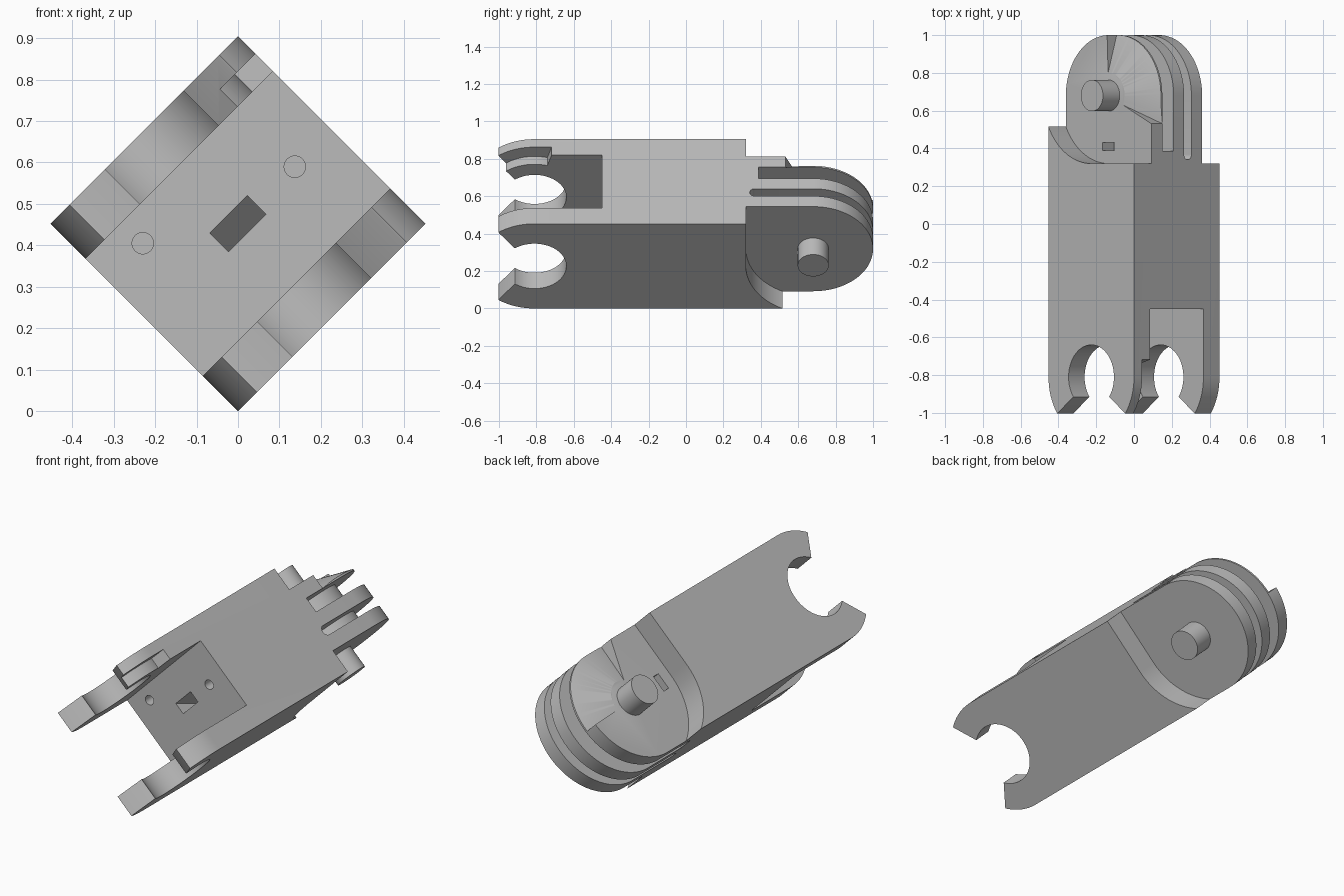
import bpy, bmesh, math
from mathutils import Matrix, Vector

if "Cube" in bpy.data.objects:
    bpy.data.objects.remove(bpy.data.objects["Cube"], do_unlink=True)

grey = bpy.data.materials.new("plain_grey")
grey.use_nodes = True
GREY = (0.5, 0.5, 0.5, 1)
grey.diffuse_color = GREY
grey.node_tree.nodes["Principled BSDF"].inputs["Base Color"].default_value = GREY

H = 0.32                       # half width of the square section
LIFT = H * math.sqrt(2)
TILT = Matrix.Translation((0, 0, LIFT)) @ Matrix.Rotation(math.radians(-45), 4, "Y")
CLIP_Y, PIN_Y = -0.81, 0.68    # centres of the clip hole and the pin


def arc(cy, r, start, end, n=32):
    angles = [math.radians(start + (end - start) * i / n) for i in range(n + 1)]
    return [(r * math.cos(a), cy + r * math.sin(a)) for a in angles]


def circle(u, w, r, n=48):
    return [(u + r * math.cos(math.tau * i / n), w + r * math.sin(math.tau * i / n))
            for i in range(n)]


def rect(a0, a1, b0, b1):
    return [(a0, b0), (a1, b0), (a1, b1), (a0, b1)]


def loft(name, rings):
    """Closed solid through a row of equal rings, tilted onto its edge."""
    bm = bmesh.new()
    rows = [[bm.verts.new(TILT @ Vector(p)) for p in ring] for ring in rings]
    n = len(rows[0])
    for low, high in zip(rows, rows[1:]):
        for i in range(n):
            j = (i + 1) % n
            bm.faces.new((low[i], low[j], high[j], high[i]))
    bm.faces.new(rows[0])
    bm.faces.new(rows[-1])
    bmesh.ops.recalc_face_normals(bm, faces=bm.faces)
    mesh = bpy.data.meshes.new(name)
    bm.to_mesh(mesh)
    bm.free()
    mesh.materials.append(grey)
    ob = bpy.data.objects.new(name, mesh)
    bpy.context.collection.objects.link(ob)
    return ob


def prism(name, points, low, high, axis="thickness"):
    place = {"thickness": lambda a, b, c: (a, b, c),
             "length": lambda a, b, c: (a, c, b),
             "width": lambda a, b, c: (c, a, b)}[axis]
    return loft(name, [[place(a, b, c) for a, b in points] for c in (low, high)])


def cut(ob, cutter):
    cutter.hide_render = True
    mod = ob.modifiers.new("cut", "BOOLEAN")
    mod.operation, mod.solver, mod.object = "DIFFERENCE", "EXACT", cutter
    bpy.context.view_layer.objects.active = ob
    bpy.ops.object.modifier_apply(modifier=mod.name)
    bpy.data.objects.remove(cutter, do_unlink=True)


def smooth(ob):
    bpy.ops.object.select_all(action="DESELECT")
    ob.select_set(True)
    bpy.context.view_layer.objects.active = ob
    bpy.ops.object.shade_smooth_by_angle(angle=math.radians(25))


# Body: clip jaws in front, swing clearance behind
left_jaw = arc(CLIP_Y, H, 180, 217, 12) + [(-0.25, -1)]
right_jaw = [(-u, y) for u, y in reversed(left_jaw)]
outline = ([(H, 0.32)] + arc(PIN_Y, 0.36, 270, 207.3) + left_jaw
           + arc(CLIP_Y, 0.17, 218, -38, 48) + right_jaw)
body = prism("body", outline, -H, H)
cut(body, prism("front_pocket", rect(-0.5, 0.5, -1.2, -0.45), -0.2, 0.2))
cut(body, prism("rear_opening", rect(-0.5, 0.5, 0.32, 0.8), -0.19, 0.19))

# Stop notch inside the upper clip arm
notch = arc(CLIP_Y, 0.25, -75, 16) + arc(CLIP_Y, 0.5, 16, -75)
cut(body, prism("stop_notch", notch, 0.15, 0.26))

# Wire holes and sloped socket in the pocket floor
for u, v in ((-0.196, 0.129), (0.194, 0)):
    cut(body, prism("wire_hole", circle(u, v, 0.026, 24), -0.6, 0.1, "length"))
socket = [(-0.55, 0.032), (-0.45, 0.032), (-0.3, -0.032), (-0.55, -0.032)]
cut(body, prism("socket", socket, -0.064, 0.064, "width"))
smooth(body)

# Tongue with rounded end
tongue = prism("tongue", [(-H, 0.32), (H, 0.32)] + arc(PIN_Y, H, 0, 180, 48), -0.19, 0.19)

# Square-ended slot and round-ended slot between the plates
cut(tongue, prism("square_slot", rect(0.387, 1.2, 0.023, 0.108), -0.5, 0.5, "width"))
round_slot = [(0.368 - 0.0275 * math.sin(a), -0.0825 - 0.0275 * math.cos(a))
              for a in (math.pi * i / 12 for i in range(13))]
round_slot += [(1.2, -0.055), (1.2, -0.11)]
cut(tongue, prism("round_slot", round_slot, -0.5, 0.5, "width"))

# Conical scoop around the pin
section = [(0.12, 0.19), (0.4, 0.09), (0.4, 0.25), (0.12, 0.25)]
sweep = [math.radians(-25 + 117 * i / 32) for i in range(33)]
cut(tongue, loft("scoop", [[(r * math.cos(a), PIN_Y + r * math.sin(a), v)
                            for r, v in section] for a in sweep]))

# Small window in the upper plate
cut(tongue, prism("window", rect(-0.045, 0.045, 0.39, 0.432), 0.1, 0.3))
smooth(tongue)

# Hub inside the slots and the pin through the plates
smooth(prism("hub", circle(0, PIN_Y, 0.2), -0.15, 0.112))
smooth(prism("pin", circle(0, PIN_Y, 0.083), -0.315, 0.315))
